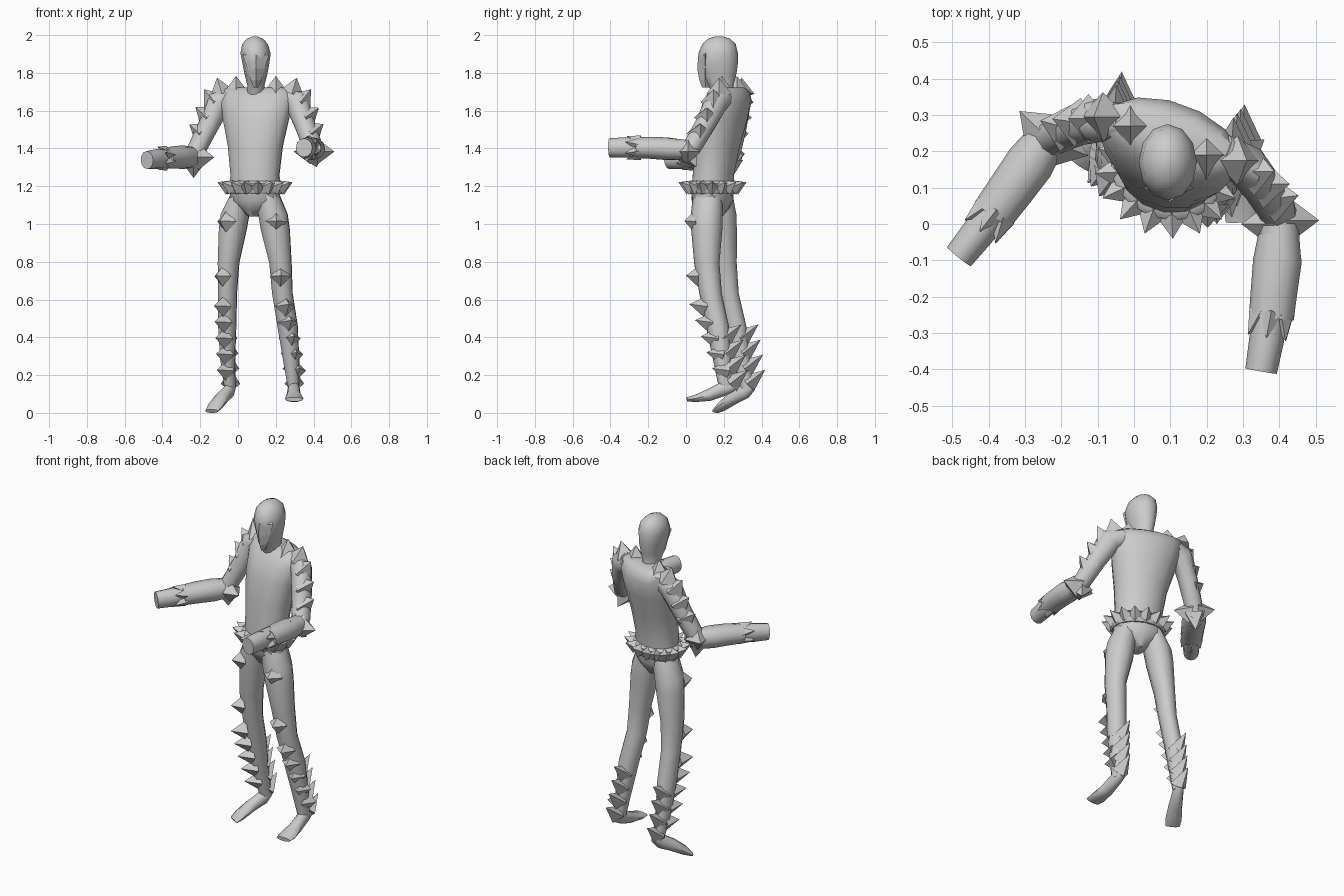
import bpy, bmesh, math
from mathutils import Vector, Matrix

YAW = math.radians(-20)   # torso is turned slightly


def finish(name, bm, smooth=True):
    bmesh.ops.recalc_face_normals(bm, faces=bm.faces[:])
    me = bpy.data.meshes.new(name)
    bm.to_mesh(me)
    bm.free()
    ob = bpy.data.objects.new(name, me)
    bpy.context.collection.objects.link(ob)
    if smooth:
        bpy.ops.object.select_all(action='DESELECT')
        bpy.context.view_layer.objects.active = ob
        ob.select_set(True)
        bpy.ops.object.shade_smooth_by_angle(angle=math.radians(45))
    return ob


def skin(name, rings, smooth=True):
    bm = bmesh.new()
    vs = [[bm.verts.new(p) for p in r] for r in rings]
    n = len(vs[0])
    for a, b in zip(vs, vs[1:]):
        for i in range(n):
            j = (i + 1) % n
            bm.faces.new((a[i], a[j], b[j], b[i]))
    bm.faces.new(vs[0])
    bm.faces.new(vs[-1])
    return finish(name, bm, smooth)


def angles(n):
    return [2 * math.pi * i / n for i in range(n)]


def loft(name, sections, yaw=0.0, n=12, smooth=True):
    """Horizontal elliptical sections (x, y, z, rx, ry)."""
    c, s = math.cos(yaw), math.sin(yaw)
    return skin(name, [[(x + rx * math.cos(a) * c - ry * math.sin(a) * s,
                         y + rx * math.cos(a) * s + ry * math.sin(a) * c, z)
                        for a in angles(n)] for x, y, z, rx, ry in sections], smooth)


def limb(name, sections, n=10):
    """Sections (x, y, z, side radius, up radius) square to the path."""
    pts = [Vector(s[:3]) for s in sections]
    rings = []
    for i, s in enumerate(sections):
        t = pts[min(i + 1, len(pts) - 1)] - pts[max(i - 1, 0)]
        side = t.cross(Vector((0, 0, 1))).normalized()
        up = side.cross(t).normalized()
        rings.append([pts[i] + side * s[3] * math.cos(a) + up * s[4] * math.sin(a) for a in angles(n)])
    return skin(name, rings)


def spikes(name, items):
    """Four-sided pyramids: (base, direction, base radius, height)."""
    bm = bmesh.new()
    for pos, d, r, h in items:
        rot = Vector(d).to_track_quat('Z', 'Y').to_matrix().to_4x4()
        m = Matrix.Translation(pos) @ rot @ Matrix.Translation((0, 0, h / 2))
        bmesh.ops.create_cone(bm, cap_ends=True, segments=4, radius1=r, radius2=0, depth=h, matrix=m)
    return finish(name, bm, False)


# Head, face wedge
loft("head", [(.095, .21, 1.66, .06, .06), (.095, .185, 1.74, .045, .065), (.095, .175, 1.79, .058, .09),
              (.095, .172, 1.85, .07, .102), (.093, .17, 1.91, .08, .105), (.09, .175, 1.96, .068, .088),
              (.09, .175, 1.987, .042, .058), (.09, .175, 2.0, .015, .02)])
loft("face_mask", [(.095, .105, 1.73, .012, .02), (.095, .1, 1.77, .03, .03), (.095, .1, 1.83, .045, .04),
                   (.095, .1, 1.9, .07, .035), (.095, .11, 1.92, .05, .02)], n=4, smooth=False)

# Torso, pelvis and belt band
loft("torso", [(.09, .14, 1.18, .14, .11), (.09, .145, 1.27, .135, .108), (.092, .165, 1.42, .152, .118),
               (.095, .195, 1.56, .185, .125), (.1, .22, 1.66, .205, .115), (.1, .235, 1.71, .2, .08),
               (.1, .235, 1.73, .15, .05)], YAW, 14)
loft("pelvis", [(.09, .14, 1.22, .14, .11), (.09, .14, 1.13, .142, .105), (.09, .145, 1.09, .09, .085),
                (.09, .145, 1.045, .03, .05)], YAW, 12)
loft("belt", [(.09, .14, 1.165, .145, .115), (.09, .14, 1.18, .158, .126), (.09, .14, 1.22, .158, .126),
              (.09, .14, 1.235, .14, .11)], YAW, 16)
ring = []
for a in angles(16):
    rot = Matrix.Rotation(YAW, 3, 'Z')
    p = rot @ Vector((.14 * math.cos(a), .115 * math.sin(a), 0)) + Vector((.09, .14, 1.2))
    ring.append((p, rot @ Vector((math.cos(a), math.sin(a), .45)), .042, .068))
spikes("belt_spikes", ring)

# Legs
loft("front_leg", [(.16, .115, 1.16, .06, .08), (.185, .11, 1.06, .08, .085), (.197, .11, .98, .08, .083),
                   (.225, .11, .8, .06, .068), (.235, .13, .64, .056, .06), (.262, .165, .47, .055, .062),
                   (.28, .19, .3, .045, .05), (.295, .21, .13, .03, .035)], YAW, 10)
loft("rear_leg", [(.02, .17, 1.16, .06, .08), (-.015, .182, 1.06, .078, .085), (-.027, .187, .98, .076, .083),
                  (-.05, .2, .8, .057, .07), (-.055, .22, .64, .05, .06), (-.057, .26, .47, .048, .06),
                  (-.055, .29, .3, .04, .05), (-.042, .325, .13, .03, .035)], YAW, 10)

# Feet, toes pointed down
limb("front_foot", [(.295, .25, .15, .025, .03), (.295, .2, .135, .032, .04), (.295, .12, .1, .038, .033),
                    (.297, .05, .083, .05, .02), (.298, .005, .078, .045, .012)])
limb("rear_foot", [(-.035, .345, .15, .025, .03), (-.05, .31, .12, .032, .04), (-.085, .25, .085, .038, .035),
                   (-.122, .19, .04, .045, .025), (-.14, .16, .016, .04, .012)])

# Leg spikes: thigh, knee, shin row and raked calf row
fd, rd = (.05, -1, .05), (-.6, -.8, .05)
spikes("front_leg_spikes",
       [((.2, .05, 1.02), fd, .062, .06), ((.225, .065, .73), fd, .055, .065)] +
       [((.25 + .014 * i, .1 + .03 * i, .57 - .085 * i), (.25, -1, .15), .055, .085) for i in range(5)] +
       [((.268 + .01 * i, .2 + .012 * i, .4 - .08 * i), (.05, .75, .6), .052, .12) for i in range(4)])
spikes("rear_leg_spikes",
       [((-.06, .125, 1.02), rd, .062, .06), ((-.08, .155, .73), rd, .055, .065)] +
       [((-.077 + .004 * i, .18 + .027 * i, .57 - .085 * i), rd, .055, .085) for i in range(5)] +
       [((-.055 + .005 * i, .29 + .012 * i, .4 - .08 * i), (.05, .75, .6), .052, .12) for i in range(4)])

# Arms: upper arm, bracer, fist
limb("left_upper_arm", [(.24, .2, 1.68, .05, .055), (.31, .16, 1.65, .06, .07), (.355, .1, 1.53, .055, .055),
                        (.395, .035, 1.42, .052, .05), (.4, .0, 1.39, .05, .045)])
limb("left_forearm", [(.4, .04, 1.4, .05, .05), (.4, -.1, 1.405, .06, .06)])
limb("left_bracer", [(.397, -.03, 1.4, .055, .055), (.395, -.1, 1.405, .067, .06), (.385, -.19, 1.41, .064, .058),
                     (.378, -.26, 1.41, .062, .055)], 12)
limb("left_fist", [(.375, -.24, 1.41, .045, .05), (.365, -.32, 1.412, .048, .054),
                   (.35, -.405, 1.41, .044, .05)], 12)
limb("right_upper_arm", [(-.03, .28, 1.68, .05, .055), (-.1, .285, 1.65, .06, .07), (-.155, .27, 1.53, .055, .055),
                         (-.215, .245, 1.41, .052, .05), (-.24, .23, 1.36, .05, .045)])
limb("right_forearm", [(-.215, .265, 1.36, .05, .05), (-.31, .15, 1.36, .055, .055)])
limb("right_bracer", [(-.24, .235, 1.36, .055, .055), (-.285, .17, 1.36, .067, .062), (-.335, .1, 1.36, .064, .06),
                      (-.39, .025, 1.355, .06, .055)], 12)
limb("right_fist", [(-.385, .035, 1.355, .045, .05), (-.43, -.025, 1.35, .046, .053),
                    (-.482, -.09, 1.345, .042, .048)], 12)

# Shoulder and upper-arm spikes
spikes("left_arm_spikes", [(p, d, .068, .09) for p, d in [
    ((.2, .19, 1.7), (0, 0, 1)), ((.285, .175, 1.695), (.3, 0, 1)), ((.33, .145, 1.65), (.6, 0, .75)),
    ((.355, .11, 1.57), (.85, 0, .6)), ((.38, .07, 1.485), (.85, .1, .6)),
    ((.42, .01, 1.39), (1, 0, 0)), ((.39, .01, 1.38), (.3, .5, -.8)), ((.385, .0, 1.39), (-1, 0, 0))]])
spikes("right_arm_spikes", [(p, d, .068, .09) for p, d in [
    ((-.01, .27, 1.7), (0, 0, 1)), ((-.085, .295, 1.695), (-.3, 0, 1)), ((-.125, .29, 1.65), (-.6, 0, .75)),
    ((-.155, .28, 1.57), (-.75, .1, .6)), ((-.185, .265, 1.485), (-.75, .2, .5)),
    ((-.25, .25, 1.37), (-.75, .7, .1)), ((-.235, .235, 1.34), (.0, .1, -1)), ((-.21, .22, 1.36), (.8, -.3, 0))]])

# Cuff spikes at the wrists, raked toward the fists
for name, centre, axis in [("left_cuff_spikes", (.377, -.25, 1.41), (-.17, -.98, 0)),
                           ("right_cuff_spikes", (-.385, .03, 1.355), (-.6, -.8, 0))]:
    t = Vector(axis)
    side = t.cross(Vector((0, 0, 1)))
    dirs = [side * math.cos(a + .5) + Vector((0, 0, 1)) * math.sin(a + .5) for a in angles(6)]
    spikes(name, [(Vector(centre) + d * .035, d * .4 + t, .033, .07) for d in dirs])

# Centre the whole figure and stand it on the ground
bpy.context.view_layer.update()
low = min(v.co.z for o in bpy.data.objects for v in o.data.vertices)
for o in bpy.data.objects:
    o.location.z = -low
